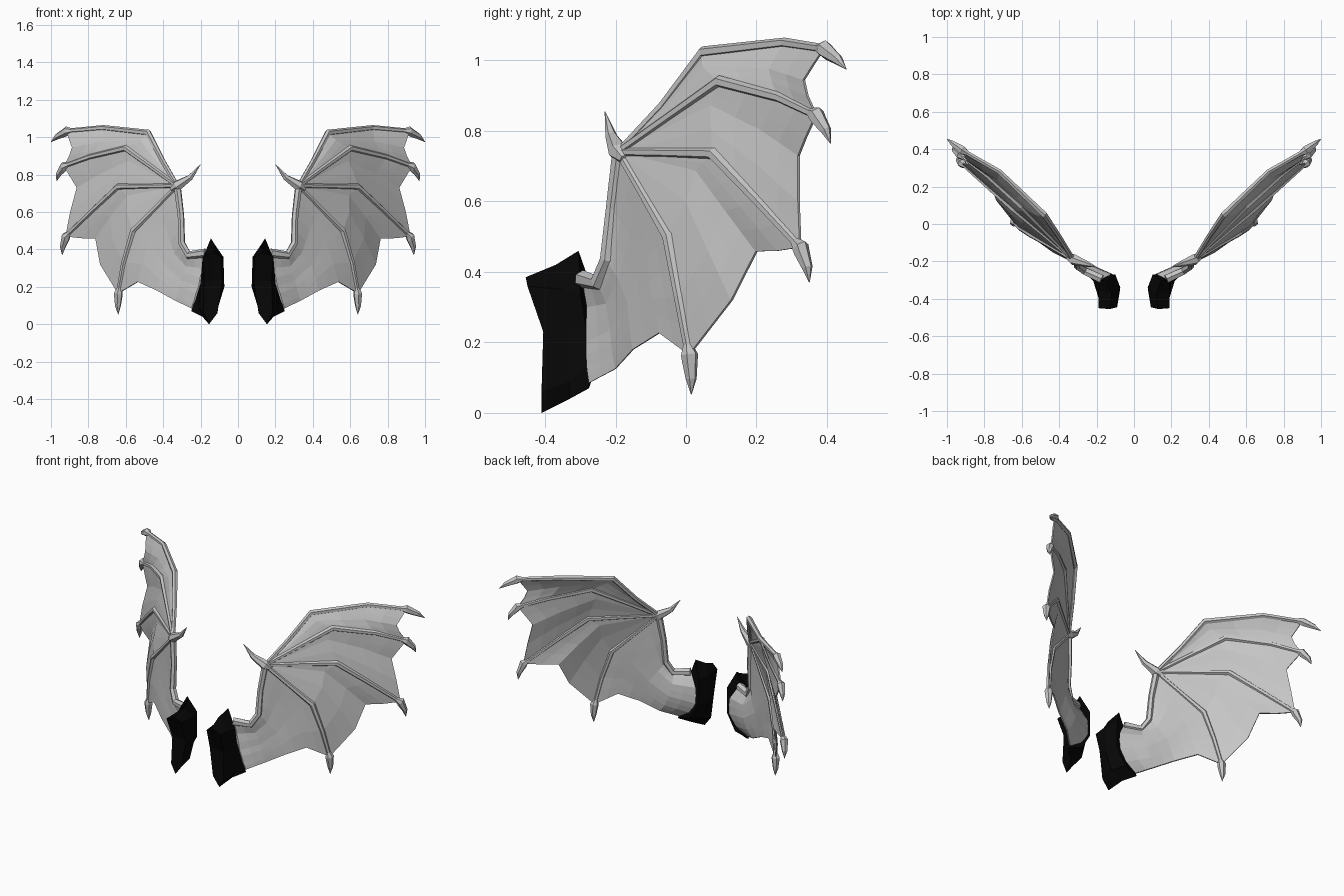
import bpy
import bmesh
from math import sin, cos, pi
from mathutils import Vector

if "Cube" in bpy.data.objects:
    bpy.data.objects.remove(bpy.data.objects["Cube"], do_unlink=True)


def make_material(name, value):
    material = bpy.data.materials.new(name)
    material.use_nodes = True
    colour = (value, value, value, 1)
    material.diffuse_color = colour
    material.node_tree.nodes["Principled BSDF"].inputs["Base Color"].default_value = colour
    return material


grey = make_material("wing grey", 0.56)
black = make_material("sleeve black", 0.002)
facing = Vector((0.68, -0.73, 0))      # outward side of the wing
root_facing = Vector((0.98, -0.2, 0))  # outward side at the root


def finish(name, bm, material):
    """Turn a bmesh into an object mirrored to both sides."""
    bmesh.ops.recalc_face_normals(bm, faces=bm.faces)
    mesh = bpy.data.meshes.new(name)
    bm.to_mesh(mesh)
    bm.free()
    mesh.materials.append(material)
    obj = bpy.data.objects.new(name, mesh)
    bpy.context.collection.objects.link(obj)
    obj.modifiers.new("both sides", "MIRROR").use_mirror_merge = False
    return obj


def loft(name, loops, material):
    """Skin a list of equal closed loops and cap both ends."""
    bm = bmesh.new()
    rings = [[bm.verts.new(p) for p in loop] for loop in loops]
    count = len(rings[0])
    for first, second in zip(rings, rings[1:]):
        for i in range(count):
            j = (i + 1) % count
            bm.faces.new((first[i], first[j], second[j], second[i]))
    bm.faces.new(rings[0])
    bm.faces.new(rings[-1])
    return finish(name, bm, material)


def tube(name, path, radii, sides=6):
    """Tapered bone or claw along a path."""
    loops = []
    for i, point in enumerate(path):
        along = (path[min(i + 1, len(path) - 1)] - path[max(i - 1, 0)]).normalized()
        across = along.cross(facing).normalized()
        out = across.cross(along)
        angles = [2 * pi * k / sides for k in range(sides)]
        loops.append([point + radii[i] * (across * cos(a) + out * sin(a)) for a in angles])
    return loft(name, loops, grey)


def sample(points, t):
    """Point on a polyline, with its corners evenly spaced in t."""
    place = t * (len(points) - 1)
    i = min(int(place), len(points) - 2)
    return points[i].lerp(points[i + 1], place - i)


def skin(name, near, far, start, end, bulge=0, steps=8):
    """Thin sheet filling four border curves, fattened towards the far side."""
    bm = bmesh.new()
    front, back = {}, {}
    for i in range(steps + 1):
        for j in range(steps + 1):
            s, t = i / steps, j / steps
            point = sample(near, s).lerp(sample(far, s), t)
            point += sample(start, t).lerp(sample(end, t), s)
            point -= near[0].lerp(far[0], t).lerp(near[-1].lerp(far[-1], t), s)
            half = 0.004 + bulge * t ** 3 * sin(pi * s)
            offset = facing.lerp(root_facing, t if bulge else 0) * half
            front[i, j] = bm.verts.new(point + offset)
            back[i, j] = bm.verts.new(point - offset)
    for i in range(steps):
        for j in range(steps):
            corners = [(i, j), (i + 1, j), (i + 1, j + 1), (i, j + 1)]
            for side in (front, back):
                bm.faces.new([side[c] for c in corners])
    # close the rim
    for k in range(steps):
        for a, b in (((k, 0), (k + 1, 0)), ((k, steps), (k + 1, steps)),
                     ((0, k), (0, k + 1)), ((steps, k), (steps, k + 1))):
            bm.faces.new((front[a], front[b], back[b], back[a]))
    return finish(name, bm, grey)


def vectors(*points):
    return [Vector(p) for p in points]


# Finger bones: upper bone, knuckle, lower bone, joint, claw tip
wrist = Vector((0.325, -0.19, 0.74))
finger_plan = {
    "top": vectors((0.402, -0.065, 0.873), (0.48, 0.05, 1.023), (0.72, 0.28, 1.05),
                   (0.915, 0.392, 1.033), (1, 0.455, 0.975)),
    "upper": vectors((0.462, -0.048, 0.84), (0.6, 0.095, 0.94), (0.79, 0.265, 0.895),
                     (0.93, 0.37, 0.845), (0.97, 0.41, 0.765)),
    "lower": vectors((0.482, -0.056, 0.738), (0.64, 0.077, 0.735), (0.78, 0.2, 0.605),
                     (0.92, 0.325, 0.47), (0.94, 0.35, 0.37)),
    "bottom": vectors((0.442, -0.12, 0.62), (0.56, -0.05, 0.5), (0.61, -0.02, 0.33),
                      (0.64, 0.01, 0.165), (0.64, 0.015, 0.052)),
}
fingers = []
for label, (upper_bone, knuckle, shin, joint, tip) in finger_plan.items():
    bone = [wrist, upper_bone, knuckle, shin, joint]
    fingers.append(bone)
    tube(label + "_finger", bone, [0.013, 0.014, 0.018, 0.015, 0.013])
    # swollen joint and hooked claw
    along = (joint - shin).normalized()
    bend = joint.lerp(tip, 0.5) + along * 0.012
    tube(label + "_claw", [joint - along * 0.03, joint, joint.lerp(tip, 0.15), bend, tip],
         [0.013, 0.025, 0.023, 0.016, 0.001])

# Arm bone, wrist knob and thumb claw
arm = [wrist] + vectors((0.305, -0.21, 0.58), (0.302, -0.225, 0.435),
                        (0.265, -0.25, 0.37), (0.173, -0.294, 0.38))
tube("arm_bone", arm, [0.02, 0.018, 0.02, 0.022, 0.025])
tube("thumb_claw", [wrist + Vector((0.03, 0.015, -0.02)), wrist]
     + vectors((0.255, -0.212, 0.785), (0.2, -0.23, 0.855)), [0.014, 0.03, 0.017, 0.001])

# Scalloped trailing edges between the fingers
edge_plan = [
    vectors((0.9, 0.36, 0.985), (0.885, 0.335, 0.945), (0.9, 0.345, 0.9)),
    vectors((0.89, 0.34, 0.78), (0.86, 0.32, 0.73), (0.895, 0.32, 0.6)),
    vectors((0.84, 0.26, 0.46), (0.76, 0.2, 0.458), (0.735, 0.13, 0.32)),
]
for label, near, far, middle in zip(("top", "middle", "lower"), fingers, fingers[1:], edge_plan):
    skin(label + "_membrane", near, far, [wrist, wrist], [near[-1]] + middle + [far[-1]])

# Inner membrane swelling into the fleshy root
root = [arm[-1]] + vectors((0.155, -0.275, 0.3), (0.165, -0.275, 0.2),
                           (0.2, -0.275, 0.13), (0.245, -0.275, 0.085))
trail = [fingers[-1][-1]] + vectors((0.535, -0.075, 0.227), (0.43, -0.15, 0.18),
                                    (0.33, -0.2, 0.125)) + [root[-1]]
skin("inner_membrane", fingers[-1], root, arm, trail, bulge=0.043)

# Dark pointed sleeve around the root: loops run top, outer side, bottom, inner side
rear = vectors((0.145, -0.305, 0.46), (0.19, -0.3, 0.34), (0.19, -0.285, 0.25), (0.225, -0.28, 0.14),
               (0.25, -0.275, 0.07), (0.16, -0.265, 0.1), (0.1, -0.27, 0.2), (0.1, -0.27, 0.36))
waist = vectors((0.12, -0.37, 0.42), (0.19, -0.35, 0.35), (0.2, -0.34, 0.23), (0.21, -0.33, 0.09),
                (0.19, -0.33, 0.04), (0.11, -0.33, 0.08), (0.073, -0.34, 0.2), (0.078, -0.34, 0.36))
mouth = vectors((0.13, -0.455, 0.385), (0.19, -0.45, 0.36), (0.18, -0.405, 0.23), (0.185, -0.41, 0.06),
                (0.155, -0.41, 0), (0.11, -0.41, 0.06), (0.085, -0.405, 0.23), (0.09, -0.445, 0.36))
# notched front face, drawn in to its middle
centre = Vector((0.133, -0.4, 0.23))
front_face = [p.lerp(centre, 0.9) for p in mouth]
loft("root_sleeve", [rear, waist, mouth, front_face], black)
